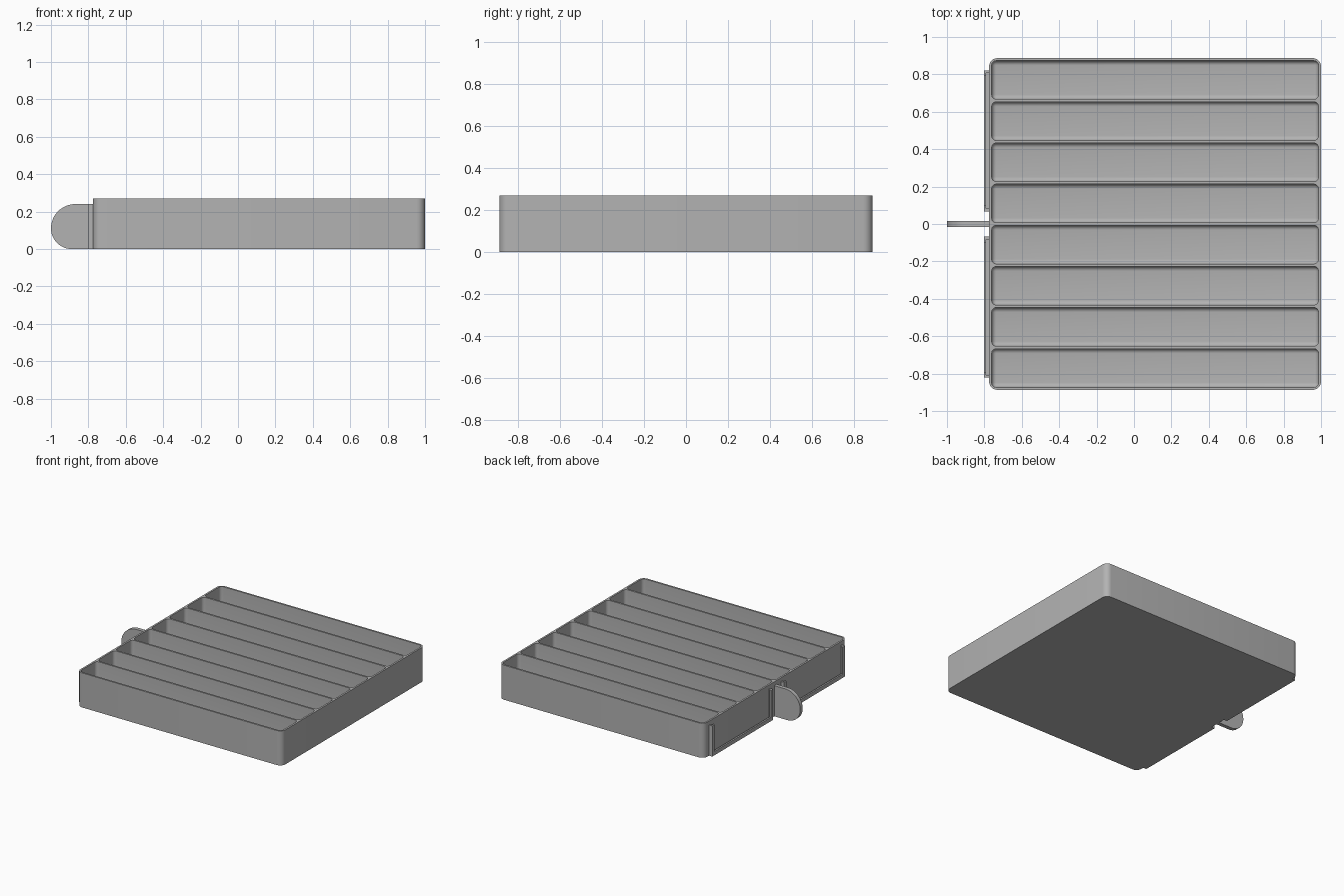
import bpy, bmesh, math

if "Cube" in bpy.data.objects:
    bpy.data.objects.remove(bpy.data.objects["Cube"], do_unlink=True)

grey = bpy.data.materials.new("plain grey")
grey.use_nodes = True
colour = (0.45, 0.45, 0.45, 1)
grey.diffuse_color = colour
grey.node_tree.nodes["Principled BSDF"].inputs["Base Color"].default_value = colour

X0, X1, HALF, TOP = -0.775, 1.0, 0.887, 0.27
WALL, CELLS = 0.014, 8


def finish(bm, name):
    bmesh.ops.recalc_face_normals(bm, faces=bm.faces)
    mesh = bpy.data.meshes.new(name)
    bm.to_mesh(mesh)
    bm.free()
    mesh.materials.append(grey)
    obj = bpy.data.objects.new(name, mesh)
    bpy.context.collection.objects.link(obj)
    return obj


def add_box(bm, lo, hi):
    verts = bmesh.ops.create_cube(bm, size=1)["verts"]
    for v in verts:
        v.co = [(a + b) / 2 + c * (b - a) for a, b, c in zip(lo, hi, v.co)]
    return verts


def bevel(bm, edges, radius):
    bmesh.ops.bevel(bm, geom=edges, offset=radius, segments=6,
                    profile=0.5, affect="EDGES", clamp_overlap=True)


def is_upright(e):
    return abs(e.verts[0].co.z - e.verts[1].co.z) > 0.1


def smooth(obj):
    bpy.ops.object.select_all(action="DESELECT")
    obj.select_set(True)
    bpy.context.view_layer.objects.active = obj
    bpy.ops.object.shade_smooth_by_angle(angle=math.radians(35))


# Tray body with rounded upright corners
bm = bmesh.new()
add_box(bm, (X0, -HALF, 0), (X1, HALF, TOP))
bevel(bm, [e for e in bm.edges if is_upright(e)], 0.045)
tray = finish(bm, "tray")

# Compartments, rounded at the corners and along the floor
bm = bmesh.new()
pitch = (2 * HALF - WALL) / CELLS
for i in range(CELLS):
    y = -HALF + WALL + i * pitch
    cell = bmesh.new()
    add_box(cell, (X0 + WALL, y, WALL), (X1 - WALL, y + pitch - WALL, TOP + 0.1))
    bevel(cell, [e for e in cell.edges
                 if is_upright(e) or all(v.co.z < 0.1 for v in e.verts)], 0.025)
    part = bpy.data.meshes.new("cell")
    cell.to_mesh(part)
    cell.free()
    bm.from_mesh(part)
    bpy.data.meshes.remove(part)
cutter = finish(bm, "compartment_cutter")
cutter.hide_render = True

cut = tray.modifiers.new("compartments", "BOOLEAN")
cut.operation, cut.solver, cut.object = "DIFFERENCE", "EXACT", cutter
bpy.context.view_layer.objects.active = tray
bpy.ops.object.modifier_apply(modifier=cut.name)
bpy.data.objects.remove(cutter, do_unlink=True)
smooth(tray)

# Pull tab: upright plate with a rounded outer end
height, upper, lower = 0.24, 0.13, 0.11
outline = [(X0 + 0.005, 0), (X0 + 0.005, height)]
for radius, start in ((upper, 90), (lower, 180)):
    for k in range(13):
        a = math.radians(start + 7.5 * k)
        outline.append((-1 + radius + radius * math.cos(a), lower + radius * math.sin(a)))
bm = bmesh.new()
face = bm.faces.new([bm.verts.new((x, -0.015, z)) for x, z in outline])
bmesh.ops.remove_doubles(bm, verts=bm.verts, dist=0.0005)
moved = bmesh.ops.extrude_face_region(bm, geom=list(bm.faces), use_keep_orig=True)["geom"]
bmesh.ops.translate(bm, vec=(0, 0.03, 0),
                    verts=[g for g in moved if isinstance(g, bmesh.types.BMVert)])
smooth(finish(bm, "pull_tab"))

# Label holders: open-topped frames of spacer strips under wider lips
near, far, mid, out = 0.068, 0.822, X0 - 0.015, X0 - 0.028
for side, sign in (("left", -1), ("right", 1)):
    bm = bmesh.new()
    for xa, xb, w in ((mid, X0 + 0.005, 0.014), (out, mid, 0.03)):
        for a, b, top in ((near, near + w, height), (far - w, far, height),
                          (near + w, far - w, w)):
            ya, yb = sorted((sign * a, sign * b))
            add_box(bm, (xa, ya, 0), (xb, yb, top))
    finish(bm, side + "_label_holder")
